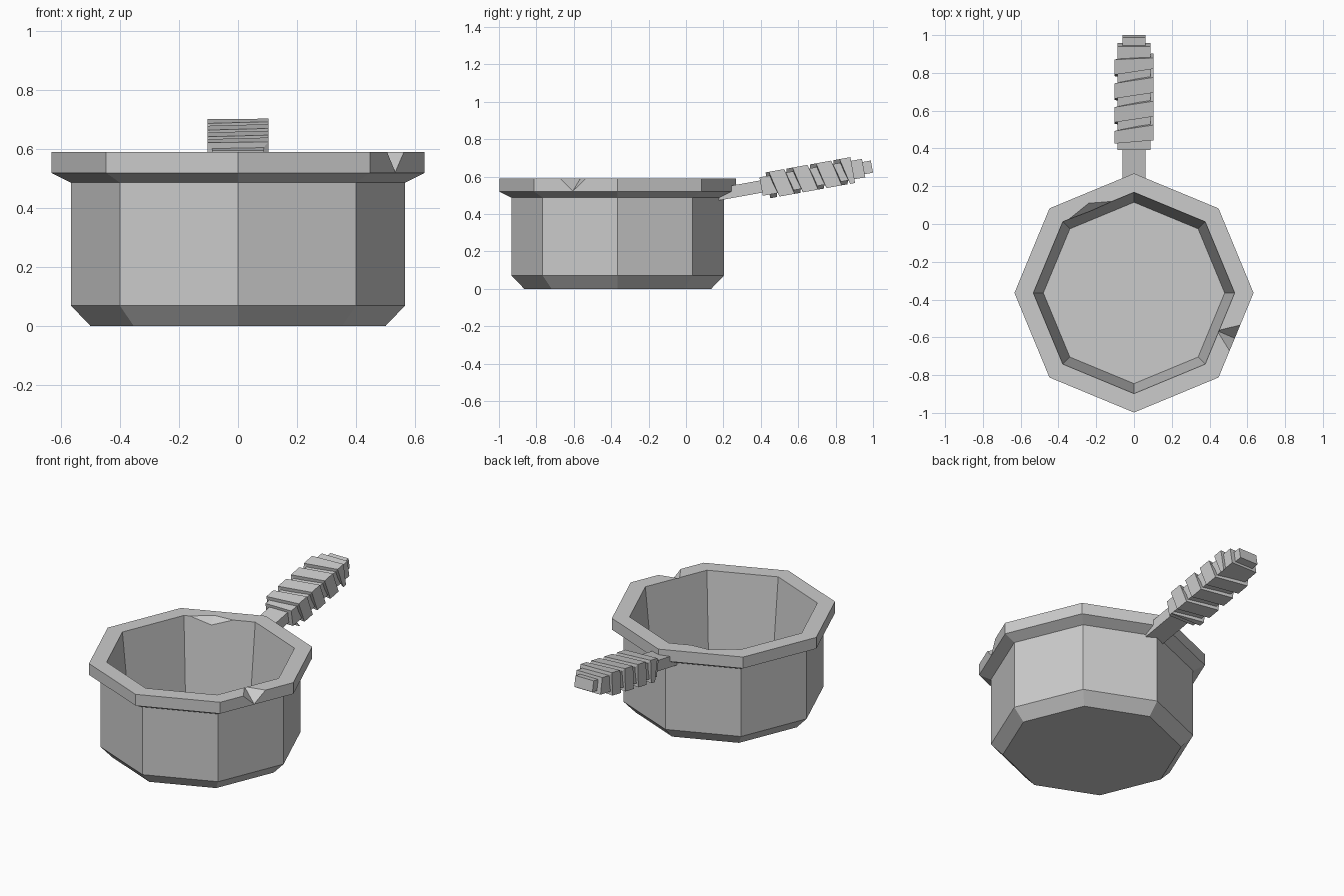
import bpy, bmesh, math
from mathutils import Vector

if "Cube" in bpy.data.objects:
    bpy.data.objects.remove(bpy.data.objects["Cube"])

POT_Y = -0.365
TILT = math.radians(10.2)


def make_object(name, verts, faces):
    mesh = bpy.data.meshes.new(name)
    bm = bmesh.new()
    bv = [bm.verts.new(v) for v in verts]
    for f in faces:
        bm.faces.new([bv[i] for i in f])
    bmesh.ops.recalc_face_normals(bm, faces=bm.faces)
    bm.to_mesh(mesh)
    bm.free()
    ob = bpy.data.objects.new(name, mesh)
    bpy.context.collection.objects.link(ob)
    return ob


def rings_object(name, rings):
    """Skin a list of equal-length rings and cap both ends."""
    n = len(rings[0])
    verts = [v for r in rings for v in r]
    faces = [(i * n + j, i * n + (j + 1) % n, (i + 1) * n + (j + 1) % n, (i + 1) * n + j)
             for i in range(len(rings) - 1) for j in range(n)]
    faces += [tuple(range(n)), tuple(range(len(verts) - n, len(verts)))]
    return make_object(name, verts, faces)


def octagon(r, z):
    return [(r * math.cos(k * math.pi / 4), POT_Y + r * math.sin(k * math.pi / 4), z)
            for k in range(8)]


def chip(target, tip, edge_points):
    """Cut a pointed nick that starts at tip and opens through edge_points."""
    tip = Vector(tip)
    pts = [tip] + [tip + 1.3 * (Vector(p) - tip) for p in edge_points]
    pts += [p + Vector((0, 0, 0.1)) for p in pts[:3]]
    cutter = make_object("chip_cutter", pts, [])
    bm = bmesh.new()
    bm.from_mesh(cutter.data)
    bmesh.ops.convex_hull(bm, input=bm.verts)
    bmesh.ops.recalc_face_normals(bm, faces=bm.faces)
    bm.to_mesh(cutter.data)
    bm.free()
    mod = target.modifiers.new("chip", 'BOOLEAN')
    mod.operation, mod.solver, mod.object = 'DIFFERENCE', 'EXACT', cutter
    bpy.context.view_layer.objects.active = target
    bpy.ops.object.modifier_apply(modifier=mod.name)
    bpy.data.objects.remove(cutter)


# Pot: octagonal shell with bevelled foot, flared rim and tapered inside
profile = [(0.50, 0), (0.567, 0.07), (0.567, 0.487), (0.633, 0.52), (0.633, 0.59),
           (0.533, 0.59), (0.48, 0.07)]
pot = rings_object("pot", [octagon(r, z) for r, z in profile])

# Nicks in the rim: outer edge at front right, inner edge at back left
chip(pot, (0.44, -0.565, 0.59),
     [(0.562, -0.535, 0.59), (0.505, -0.67, 0.59), (0.533, -0.605, 0.523)])
chip(pot, (-0.24, 0.11, 0.59),
     [(-0.345, 0.025, 0.59), (-0.115, 0.12, 0.59), (-0.23, 0.07, 0.55)])


# Handle parts run along local y, then tilt upwards
def tilt(ob):
    ob.location = (0, 0, 0.4745)
    ob.rotation_euler = (TILT, 0, 0)


def bar(name, hx, hz, y0, y1):
    tilt(rings_object(name, [[(-hx, y, -hz), (hx, y, -hz), (hx, y, hz), (-hx, y, hz)]
                             for y in (y0, y1)]))


bar("handle_neck", 0.062, 0.033, 0.172, 0.42)
bar("handle_core", 0.088, 0.05, 0.408, 0.965)
bar("handle_end", 0.062, 0.033, 0.95, 1.01)

# Wrapping: a flat strip wound squarely around the core
pitch, width, y_min, y_max = 0.128, 0.082, 0.445, 0.906
rings = []
for k in range(-2, 15):
    sx, sz = [(-1, 1), (1, 1), (1, -1), (-1, -1)][k % 4]
    mid = 0.472 + pitch * k / 4
    lo, hi = max(mid - width / 2, y_min), min(mid + width / 2, y_max)
    rings.append([(sx * 0.104, lo, sz * 0.07), (sx * 0.104, hi, sz * 0.07),
                  (sx * 0.08, hi, sz * 0.042), (sx * 0.08, lo, sz * 0.042)])
tilt(rings_object("handle_wrap", rings))
